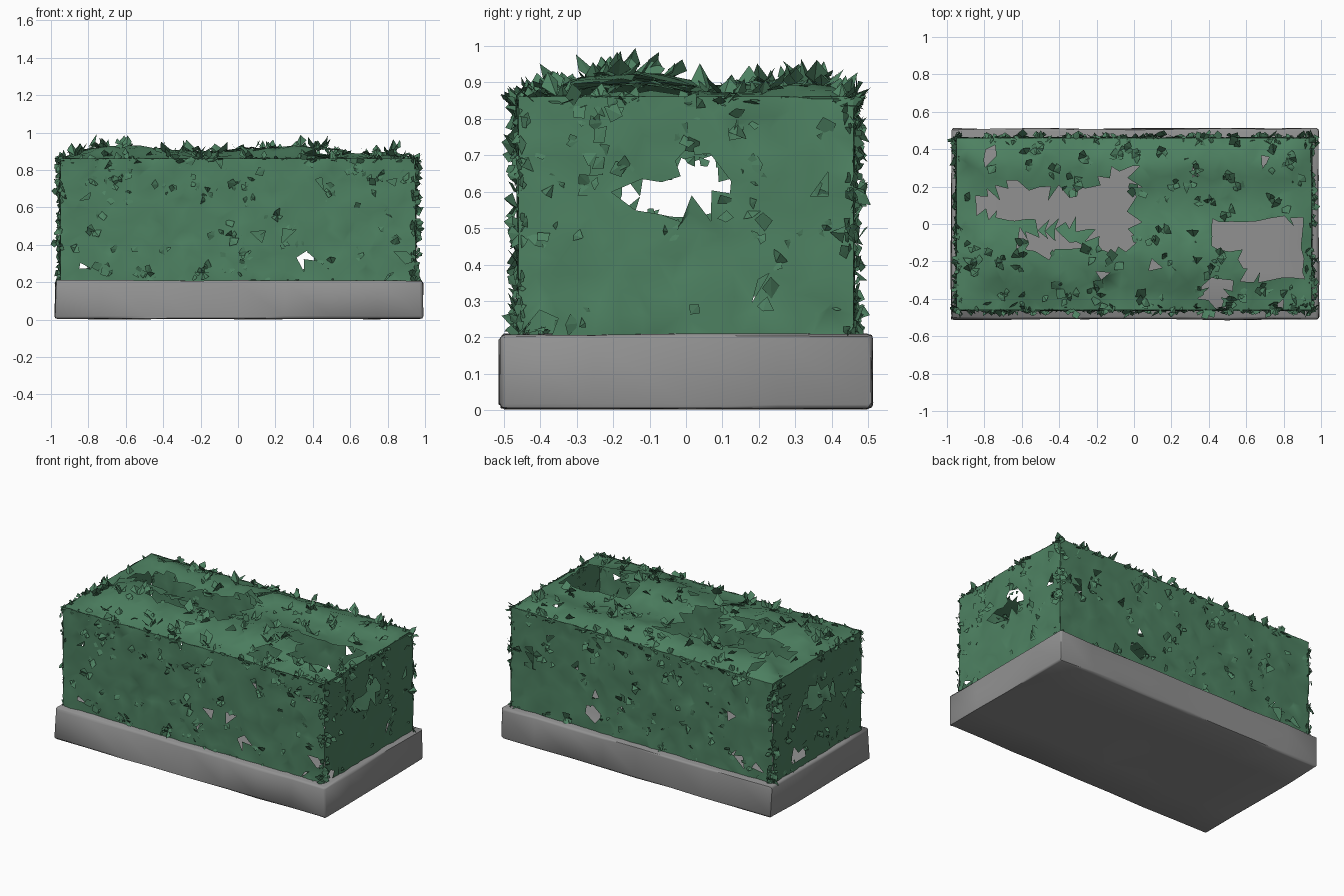
import bpy, bmesh, math, random
from mathutils import Vector

if "Cube" in bpy.data.objects:
    bpy.data.objects.remove(bpy.data.objects["Cube"])

random.seed(11)
R = random.uniform


def material(name, col):
    m = bpy.data.materials.new(name)
    m.diffuse_color = (*col, 1)
    m.use_nodes = True
    m.node_tree.nodes["Principled BSDF"].inputs["Base Color"].default_value = m.diffuse_color
    return m


GREEN = material("hedge green", (0.076, 0.222, 0.122))
GREY = material("stone grey", (0.285, 0.285, 0.285))


def finish(bm, name, mat, smooth=None):
    me = bpy.data.meshes.new(name)
    bm.to_mesh(me)
    bm.free()
    ob = bpy.data.objects.new(name, me)
    bpy.context.collection.objects.link(ob)
    me.materials.append(mat)
    if smooth:
        bpy.context.view_layer.objects.active = ob
        ob.select_set(True)
        bpy.ops.object.shade_smooth_by_angle(angle=math.radians(smooth))
        ob.select_set(False)
    return ob


def inside(p, poly):
    hit = False
    for (x1, y1), (x2, y2) in zip(poly, poly[1:] + poly[:1]):
        if (y1 > p[1]) != (y2 > p[1]) and p[0] < (x2 - x1) * (p[1] - y1) / (y2 - y1) + x1:
            hit = not hit
    return hit


def gap(u, v, r):
    # small ragged tear
    return [(u + r * R(.6, 1.3) * math.cos(a), v + r * R(.6, 1.3) * math.sin(a))
            for a in (i * math.tau / 6 for i in range(6))]


# stone planter base: worn, softly bevelled slab
bm = bmesh.new()
bmesh.ops.create_cube(bm, size=1)
for v in bm.verts:
    v.co = Vector((v.co.x * 1.965 + 0.005, v.co.y * 1.02, v.co.z * 0.205 + 0.1065))
for axis, cuts in ((0, 7), (1, 3)):
    edges = [e for e in bm.edges
             if abs((e.verts[0].co - e.verts[1].co).normalized()[axis]) > 0.9]
    bmesh.ops.subdivide_edges(bm, edges=edges, cuts=cuts, use_grid_fill=True)
rim = [e for e in bm.edges if e.calc_face_angle(0) > 1]
bmesh.ops.bevel(bm, geom=rim, offset=0.014, segments=2, affect='EDGES', profile=0.5)
for v in bm.verts:
    v.co += Vector((R(-1, 1), R(-1, 1), R(-.5, .5))) * 0.005
    v.co.z = max(v.co.z, 0)
finish(bm, "stone_base", GREY, 50)

# hedge walls: each takes (u, v) to a point plus an outward normal
X, Y, Z0, Z1 = 0.95, 0.46, 0.205, 0.862


def top_height(x, y):
    d = min(1, min(X - abs(x), Y - abs(y)) / 0.15)
    bump = 0.55 + 0.25 * math.sin(7 * x + 3 * y) + 0.3 * math.cos(11 * y + 1.8)
    return Z1 - 0.004 + 0.065 * max(0, d) * bump


end_hole = [(-.2, .59), (-.17, .62), (-.05, .64), (0, .71), (.1, .66), (.13, .6),
            (.05, .57), (-.05, .53), (-.13, .54)]
top_holes = [
    [(-.88, .08), (-.65, .23), (-.4, .16), (-.2, .22), (-.1, .3), (0, .33), (0, -.13),
     (-.15, -.17), (-.25, -.01), (-.6, .01)],
    [(-.66, -.05), (-.52, -.18), (-.25, -.12), (-.4, -.07)],
    [(.4, .01), (.9, .02), (.92, -.3), (.6, -.29), (.55, -.16), (.4, -.1)],
    [(.37, -.31), (.52, -.3), (.48, -.45), (.38, -.43)],
    gap(-.76, .38, .05), gap(.1, -.22, .02)]
front_holes = [gap(.35, .31, .045), gap(-.3, .47, .025), gap(.25, .45, .02),
               gap(-.83, .29, .03), gap(.9, .35, .03)]
back_holes = [gap(.35, .31, .05), gap(-.3, .47, .02), gap(-.83, .29, .04),
              gap(.8, .6, .03)]

WALLS = {
    "front": (lambda u, v: Vector((u, -Y, v)), Vector((0, -1, 0)), X, Z0, Z1, front_holes),
    "back": (lambda u, v: Vector((u, Y, v)), Vector((0, 1, 0)), X, Z0, Z1, back_holes),
    "right": (lambda u, v: Vector((X, u, v)), Vector((1, 0, 0)), Y, Z0, Z1,
              [end_hole, gap(-.4, .23, .04), gap(.14, .48, .02), gap(.38, .6, .025)]),
    "left": (lambda u, v: Vector((-X, u, v)), Vector((-1, 0, 0)), Y, Z0, Z1,
             [end_hole, gap(.2, .3, .05), gap(-.3, .5, .025)]),
    "top": (lambda u, v: Vector((u, v, top_height(u, v))), Vector((0, 0, 1)), X, -Y, Y, top_holes),
}


def leaf(bm, p, n, size, steep):
    # bent shard of two triangles, rooted on the wall and lifting outward
    t = Vector((R(-1, 1), R(-1, 1), R(-1, 1))).cross(n).normalized()
    s = n.cross(t)
    out = n * R(0.05, steep)
    root = p - n * 0.006
    pts = [root, root + (t * R(.5, .9) + s * R(.4, .7) + out * .4) * size,
           root + (t * R(.7, 1.3) + out) * size,
           root + (t * R(.4, .8) - s * R(.4, .7) + out * R(.2, .7)) * size]
    a, b, c, d = [bm.verts.new(q) for q in pts]
    bm.faces.new((a, b, c))
    bm.faces.new((a, c, d))


def scatter(name, place, count, size, steep=.75):
    bm = bmesh.new()
    for _ in range(count):
        hit = place()
        if hit:
            p, n = hit
            for _ in range(random.randint(2, 4)):
                q = p + Vector((R(-1, 1), R(-1, 1), R(-1, 1))) * 0.012
                leaf(bm, q, n, size * R(.6, 1.25), steep)
    finish(bm, name, GREEN)


for name, (at, n, ulim, v0, v1, holes) in WALLS.items():
    # torn leaf sheet
    nu, nv = round(ulim * 2 / .055), round((v1 - v0) / .055)
    bm = bmesh.new()
    rows = []
    for j in range(nv + 1):
        row = []
        for i in range(nu + 1):
            ju, jv = R(-.018, .018), R(-.018, .018)
            u = -ulim + 2 * ulim * i / nu + (ju if 0 < i < nu else 0)
            v = v0 + (v1 - v0) * j / nv + (jv if 0 < j < nv else 0)
            row.append(bm.verts.new(at(u, v) + n * R(-.006, .006)))
        rows.append(row)
    for j in range(nv):
        for i in range(nu):
            q = [rows[j][i], rows[j][i + 1], rows[j + 1][i + 1], rows[j + 1][i]]
            k = random.randint(0, 1)
            q = q[k:] + q[:k]
            for tri in ((q[0], q[1], q[2]), (q[0], q[2], q[3])):
                c = sum((w.co for w in tri), Vector()) / 3
                uv = (c.x if abs(n.x) < .5 else c.y, c.y if n.z else c.z)
                if any(inside(uv, h) for h in holes) or R(0, 1) < .008:
                    continue
                bm.faces.new(tri)
    loose = [v for v in bm.verts if not v.link_faces]
    bmesh.ops.delete(bm, geom=loose, context='VERTS')
    bmesh.ops.recalc_face_normals(bm, faces=bm.faces)
    if sum((f.normal for f in bm.faces), Vector()).dot(n) < 0:
        bmesh.ops.reverse_faces(bm, faces=bm.faces)
    finish(bm, f"hedge_{name}", GREEN, 60)

    # leaf clusters on the sheet
    def on_wall():
        u, v = R(-ulim, ulim) * .95, R(v0, v1) * (.94 if n.z else 1)
        if any(inside((u, v), h) for h in holes):
            return None
        return at(u, v), n
    area = 2 * ulim * (v1 - v0)
    scatter(f"leaves_{name}", on_wall, int(area * 60), .045 if n.z else .04,
            1.6 if n.z else .9)


# ragged leaves along the corners, the foot and the upper edges
def on_corner():
    sx, sy = random.choice((-1, 1)), random.choice((-1, 1))
    return Vector((sx * X, sy * Y, R(Z0 + .01, Z1))), Vector((sx, sy, 0)).normalized() * .75


def on_rim():
    top = R(0, 1) < .65
    z, lift = (Z1 - .01, 1) if top else (Z0 + .01, .3)
    s = random.choice((-1, 1))
    if R(0, 1) < .67:
        return Vector((R(-X, X), s * Y * .98, z)), Vector((0, s * .4, lift))
    return Vector((s * X * .99, R(-Y, Y), z)), Vector((s * .4, 0, lift))


scatter("corner_leaves", on_corner, 60, .038)
scatter("rim_leaves", on_rim, 130, .032, 1.3)
